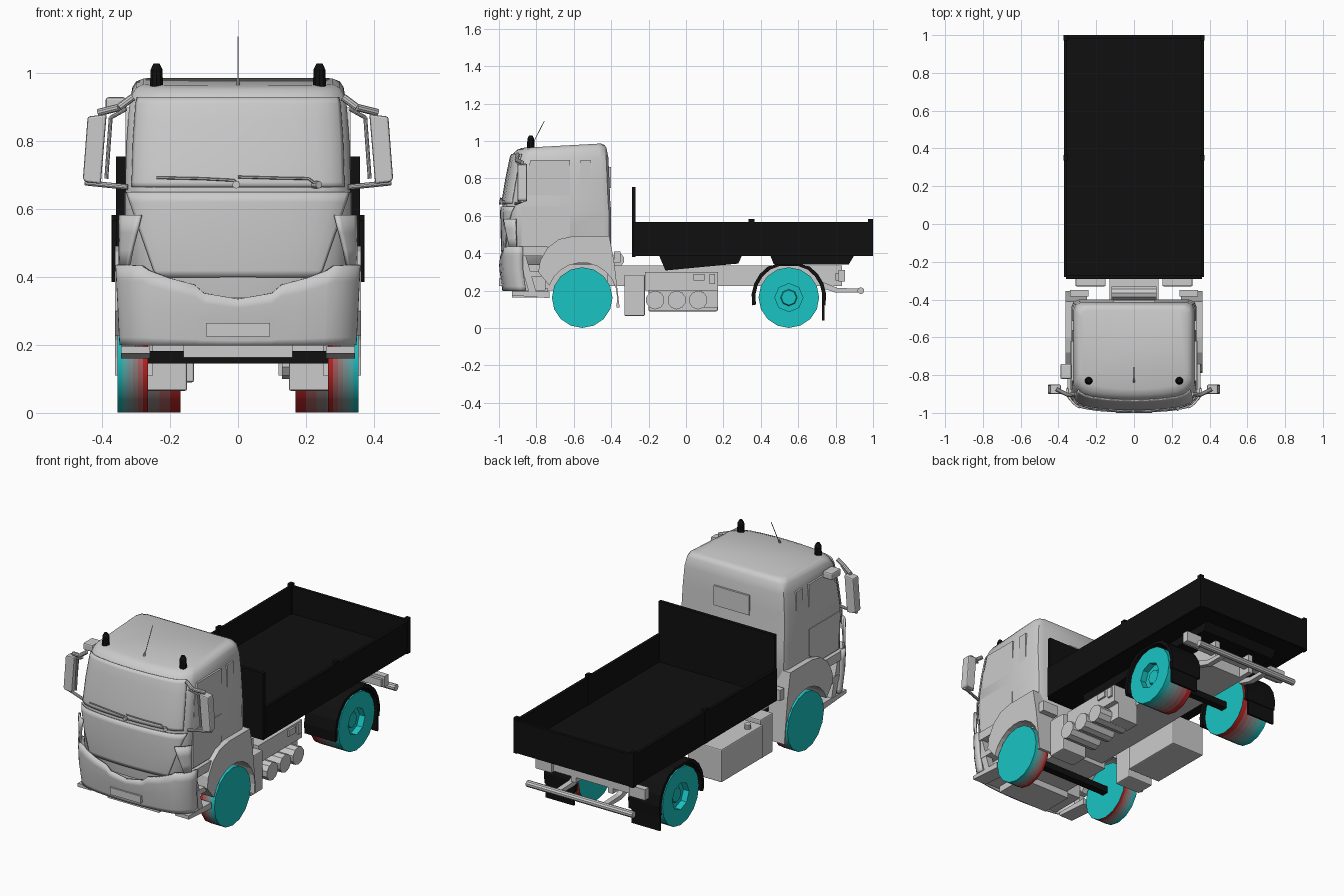
import bpy, bmesh, math
from mathutils import Vector, Matrix

if "Cube" in bpy.data.objects:
    bpy.data.objects.remove(bpy.data.objects["Cube"])


def material(name, rgb):
    m = bpy.data.materials.new(name)
    m.diffuse_color = (*rgb, 1)
    m.use_nodes = True
    m.node_tree.nodes["Principled BSDF"].inputs["Base Color"].default_value = m.diffuse_color
    return m


BLACK = material("black", (0.005, 0.005, 0.005))
CYAN = (0.01, 0.55, 0.55)
RED = (0.55, 0.02, 0.02)
BANDS = [material(f"tyre_band_{i}", [a + (b - a) * i / 5 for a, b in zip(RED, CYAN)]) for i in range(6)]


def finish(name, bm, mat=None, mirror=False, smooth=False, bevel=0, thick=0):
    bmesh.ops.recalc_face_normals(bm, faces=bm.faces[:])
    me = bpy.data.meshes.new(name)
    bm.to_mesh(me)
    bm.free()
    ob = bpy.data.objects.new(name, me)
    bpy.context.collection.objects.link(ob)
    if mat:
        me.materials.append(mat)
    if thick:
        s = ob.modifiers.new("thickness", 'SOLIDIFY')
        s.thickness, s.offset = thick, 0
    if bevel:
        b = ob.modifiers.new("bevel", 'BEVEL')
        b.width, b.segments = bevel, 2
    if mirror:
        ob.modifiers.new("mirror", 'MIRROR')
    if smooth:
        bpy.ops.object.select_all(action='DESELECT')
        ob.select_set(True)
        bpy.context.view_layer.objects.active = ob
        bpy.ops.object.shade_smooth_by_angle(angle=math.radians(35))
    return ob


def box(name, x0, x1, y0, y1, z0, z1, **kw):
    bm = bmesh.new()
    bmesh.ops.create_cube(bm, size=1, matrix=Matrix.Translation(((x0 + x1) / 2, (y0 + y1) / 2, (z0 + z1) / 2))
                          @ Matrix.Diagonal((x1 - x0, y1 - y0, z1 - z0, 1)))
    return finish(name, bm, **kw)


def prism(name, pts, a, b, axis='x', **kw):
    """Extrude an outline in (y,z) along x, or in (x,z) along y."""
    bm = bmesh.new()
    put = (lambda p, d: (d, p[0], p[1])) if axis == 'x' else (lambda p, d: (p[0], d, p[1]))
    f = bm.faces.new([bm.verts.new(put(p, a)) for p in pts])
    ext = bmesh.ops.extrude_face_region(bm, geom=[f])
    move = Vector((b - a, 0, 0) if axis == 'x' else (0, b - a, 0))
    bmesh.ops.translate(bm, vec=move, verts=[v for v in ext['geom'] if isinstance(v, bmesh.types.BMVert)])
    return finish(name, bm, **kw)


def tube(name, pts, r, sides=10, r2=None, **kw):
    bm = bmesh.new()
    for p, q in zip(pts, pts[1:]):
        p, q = Vector(p), Vector(q)
        m = Matrix.Translation((p + q) / 2) @ (q - p).to_track_quat('Z', 'Y').to_matrix().to_4x4()
        bmesh.ops.create_cone(bm, cap_ends=True, segments=sides, radius1=r, radius2=r if r2 is None else r2,
                              depth=(q - p).length, matrix=m)
    return finish(name, bm, smooth=True, **kw)


def skin(name, rows, closed=False, caps=False, **kw):
    """Surface through rows of points."""
    bm = bmesh.new()
    vs = [[bm.verts.new(p) for p in row] for row in rows]
    n = len(vs[0])
    for a, b in zip(vs, vs[1:]):
        for i in range(n if closed else n - 1):
            j = (i + 1) % n
            bm.faces.new((a[i], a[j], b[j], b[i]))
    if caps:
        bm.faces.new(vs[0])
        bm.faces.new(vs[-1])
    return finish(name, bm, smooth=True, **kw)


# Cab: stacked sections of (z, half width, front y, rear y)
CAB = [(.34, .27, -.97, -.42), (.42, .33, -.98, -.40), (.62, .332, -.985, -.40), (.68, .332, -.98, -.405),
       (.80, .328, -.96, -.41), (.91, .32, -.937, -.415), (.95, .311, -.922, -.425),
       (.967, .30, -.905, -.435), (.976, .28, -.875, -.455)]
T = [-1, -.97, -.93, -.87, -.75, -.5, -.25, 0, .25, .5, .75, .87, .93, .97, 1]


def cab_at(z):
    for a, b in zip(CAB, CAB[1:]):
        if z <= b[0]:
            k = max(0, (z - a[0]) / (b[0] - a[0]))
            return [p + (q - p) * k for p, q in zip(a, b)][1:]
    return CAB[-1][1:]


def bow(t):
    return .03 * t * t + .06 * abs(t) ** 10


def front(t, z, off=0.0):
    w, yf, _ = cab_at(z)
    return (t * (w + off), yf - off + bow(t), z)


rings = []
for z, w, yf, yb in CAB:
    ring = [(t * w, yf + bow(t)) for t in T]
    ring += [(w, yb - .04), (w - .012, yb - .012), (w - .04, yb), (.04 - w, yb), (.012 - w, yb - .012), (-w, yb - .04)]
    rings.append([(x, y, z + (.055 * (y + .65) if z > .92 else 0)) for x, y in ring])
skin("cab", rings, closed=True, caps=True)

# Glass panels and front panels following the cab
skin("windscreen", [[front(t * .93, z, .003) for t in T] for z in (.665, .68, .74, .80, .86, .91, .93)], thick=.006)
skin("hood_panel", [[front(t * (.72 + (z - .4) * 1.0), z, .006) for t in T] for z in (.40, .42, .52, .62, .65)], thick=.006)
skin("corner_deflector", [[front(t0 + (1 - t0) * u / 5, z, .016) for u in range(6)]
                          for z, t0 in ((.43, .93), (.48, .90), (.53, .86), (.583, .82))], thick=.012, mirror=True)
prism("door_window", [(-.87, .66), (-.62, .66), (-.62, .90), (-.83, .90), (-.86, .80)], .31, .331, mirror=True)
box("quarter_window", .31, .330, -.565, -.51, .72, .90, mirror=True)
box("rear_window", -.11, .11, -.42, -.402, .75, .86)
prism("door_panel", [(-.88, .44), (-.70, .44), (-.62, .50), (-.62, .65), (-.88, .65)], .32, .335, mirror=True)

# Bumper with a notched top edge, wrapping round the corners
top = [(0, .336), (.1, .353), (.128, .378), (.2, .397), (.26, .42), (.28, .434), (.36, .437)]


def top_z(x):
    for (a, za), (b, zb) in zip(top, top[1:]):
        if abs(x) <= b:
            return za + (zb - za) * (abs(x) - a) / (b - a)
    return top[-1][1]


cols = []
BT = sorted(T + [s * k / .35 for s in (-1, 1) for k in (.03, .1, .128, .2, .26, .28)])
for t in [-1.001] + BT + [1.001]:
    col = []
    for k in (0, .1, .5, .8, 1):
        z = .2 + (top_z(t * .35) - .2) * k
        w = .342 + .012 * (z - .2) / .24
        bulge = -.968 - .017 * min(1, (z - .2) / .12)
        end = .03 if abs(t) > 1 else 0
        col.append((t * w, bulge - .007 + bow(min(1, abs(t))) + end, z))
    cols.append(col)
skin("bumper", cols, thick=.014)
box("number_plate", -.095, .095, -1.0, -.97, .225, .265)
box("chin", -.16, .16, -.93, -.74, .163, .215)
prism("bumper_back", [(-.95, .20), (-.75, .20), (-.75, .34), (-.95, .34)], -.25, .25)

# Entry steps behind the bumper corners
box("step_top", .26, .352, -.90, -.74, .385, .435, mirror=True)
box("step_middle", .27, .345, -.90, -.76, .275, .305, mirror=True)
prism("step_bottom", [(-.93, .195), (-.93, .175), (-.73, .16), (-.73, .195)], .26, .345, mirror=True)
prism("step_bracket", [(-.90, .40), (-.86, .40), (-.80, .19), (-.84, .19)], .30, .343, mirror=True)

# Front fender with wheel arch
WF, WR, WZ = -.555, .55, .163
arch = [(WF + .187 * math.cos(math.radians(a)), WZ + .187 * math.sin(math.radians(a))) for a in range(0, 161, 16)]
prism("front_fender", [(-.79, .30), (-.78, .36), (-.74, .43), (-.68, .475), (-.6, .492), (-.41, .492), (-.385, .36),
                       (-.355, .11), (-.372, .11)] + arch, .25, .362, mirror=True)
box("fender_bracket", .24, .34, -.385, -.35, .35, .41, mirror=True)

# Mirrors
prism("mirror_head", [(.387, .88), (.443, .873), (.457, .69), (.45, .68), (.404, .675)], -.90, -.85, axis='y',
      mirror=True, bevel=.008)
tube("mirror_arm_upper", [(.31, -.90, .93), (.35, -.905, .90), (.41, -.875, .885)], .011, mirror=True)
tube("mirror_arm_lower", [(.325, -.91, .665), (.45, -.875, .678)], .008, mirror=True)
tube("mirror_arm_side", [(.33, -.91, .895), (.375, -.89, .87), (.388, -.885, .69)], .006, mirror=True)
box("kerb_mirror", -.39, -.33, -.82, -.74, .89, .93, bevel=.008)

# Wipers
for nm, ends in (("wiper_left", [(-.23, .693), (-.1, .69), (-.01, .685), (-.005, .668)]),
                 ("wiper_right", [(.0, .695), (.1, .692), (.2, .69), (.225, .67)])):
    tube(nm, [front(x / .332, z, .014) for x, z in ends], .004, sides=6)
    tube(nm + "_pivot", [front(ends[-1][0] / .332, .672, -.01), front(ends[-1][0] / .332, .672, .02)], .011)

# Beacons and antenna
tube("beacon", [(.24, -.83, .955), (.24, -.83, 1.012)], .021, r2=.018, mat=BLACK, mirror=True)
tube("beacon_cap", [(.24, -.83, 1.012), (.24, -.83, 1.03)], .018, r2=.009, mat=BLACK, mirror=True)
tube("antenna", [(0, -.83, .965), (0, -.757, 1.108)], .002, sides=6)
tube("antenna_base", [(0, -.835, .96), (0, -.825, .985)], .007, r2=.004)


# Wheels: rows of (x, radius); the inner rings of rear hubs become octagons
def wheel(name, y, x0, x1, hub):
    prof = [(x0 + (x1 - x0) * i / 6, .162) for i in range(7)]
    if hub:
        prof += [(x1, .075), (x1 - .035, .075), (x1 - .035, .045), (x1 - .025, .04)]
    rows = []
    for x, r in prof:
        rows.append([])
        for i in range(16):
            k = r * (math.cos(math.pi / 8) if i % 2 and r < .1 else 1)
            a = 2 * math.pi * i / 16
            rows[-1].append((x, y + k * math.cos(a), WZ + k * math.sin(a)))
    ob = skin(name, rows, closed=True, caps=True, mirror=True)
    for m in BANDS:
        ob.data.materials.append(m)
    for p in ob.data.polygons:
        flat = abs(p.normal.x) > .5
        ob_band = int((p.center.x - x0) / (x1 - x0) * 6)
        p.material_index = 5 if flat or (p.center - Vector((p.center.x, y, WZ))).length < .1 else min(5, ob_band)


wheel("front_wheel", WF, .265, .355, False)
wheel("rear_wheel", WR, .17, .352, True)
box("front_axle", -.27, .27, WF - .02, WF + .02, .145, .182, mat=BLACK)
box("rear_axle", -.2, .2, WR - .02, WR + .02, .145, .182, mat=BLACK)

# Rear mudguards with flaps
arc = [math.radians(a) for a in range(-12, 193, 17)]
guard = [(WR + .2 * math.cos(a), WZ + min(.18, .2 * math.sin(a))) for a in arc]
guard += [(WR + .18 * math.cos(a), WZ + min(.168, .18 * math.sin(a))) for a in reversed(arc)]
prism("rear_mudguard", guard, .165, .358, mat=BLACK, mirror=True)
box("mud_flap", .18, .355, .728, .74, .04, .22, mat=BLACK, mirror=True)

# Chassis
box("chassis_frame", -.13, .13, -.75, .76, .225, .335)
box("chassis_rail", .10, .13, .70, .835, .225, .335, mirror=True)
box("engine_block", -.15, .15, -.85, -.42, .20, .36)
tube("air_pipe", [(-.12, -.365, .365), (.12, -.365, .365)], .036)
box("rear_cross_member", -.33, .33, .80, .835, .255, .295)
box("tail_light", .24, .34, .815, .85, .25, .31, mirror=True)
tube("underrun_bar", [(-.33, .935, .2), (.33, .935, .2)], .018)
prism("underrun_arm", [(.72, .25), (.72, .215), (.80, .19), (.935, .19), (.935, .21), (.81, .215)], .13, .16, mirror=True)

# Side equipment: tanks, cylinders and boxes
box("front_side_box", .15, .31, -.33, -.22, .065, .285, mirror=True, bevel=.006)
for y in (-.165, -.05, .065):
    tube("air_cylinder", [(.13, y, .15), (.33, y, .15)], .05, sides=10)
box("equipment_box", .12, .28, -.22, .17, .2, .3)
box("valve_box", .12, .25, .08, .17, .11, .3)
box("valve_cover", .27, .29, .04, .10, .255, .29)
box("valve_plate", .27, .29, .125, .155, .235, .29)
box("fuel_tank", -.34, -.13, -.20, .17, .09, .275, bevel=.006)
tube("fuel_cap", [(-.30, -.12, .27), (-.30, -.12, .30)], .018)

# Flatbed
box("bed_floor", -.365, .365, -.28, .995, .385, .415, mat=BLACK)
box("bed_side", .355, .371, -.28, 1.0, .39, .568, mat=BLACK, mirror=True)
box("bed_tailgate", -.365, .365, .983, 1.0, .39, .568, mat=BLACK)
box("bed_headboard", -.36, .36, -.29, -.27, .38, .755, mat=BLACK)
box("bed_middle_post", .352, .373, .335, .365, .39, .583, mat=BLACK, mirror=True)
box("bed_rear_post", .35, .373, .972, 1.0, .385, .583, mat=BLACK, mirror=True)
prism("front_sill", [(-.145, .39), (-.11, .308), (.28, .345), (.30, .39)], -.24, .24, mat=BLACK)
prism("rear_sill", [(.45, .39), (.47, .34), (.87, .34), (.90, .39)], -.24, .24, mat=BLACK)
